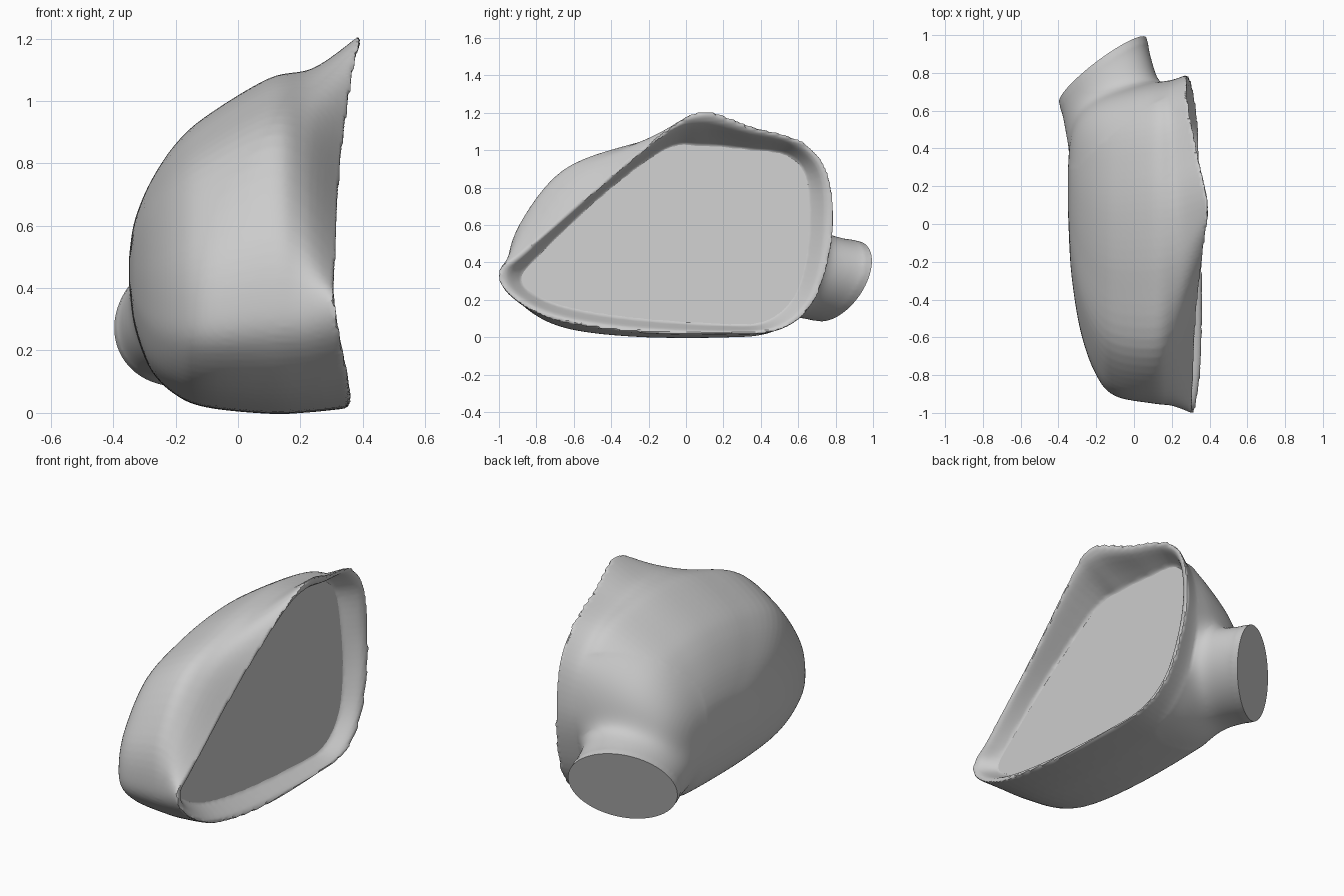
import bpy
import bmesh
import math
from mathutils import Vector

if "Cube" in bpy.data.objects:
    bpy.data.objects.remove(bpy.data.objects["Cube"])

grey = bpy.data.materials.new("plain grey")
grey.use_nodes = True
grey.diffuse_color = (0.6, 0.6, 0.6, 1)
grey.node_tree.nodes["Principled BSDF"].inputs["Base Color"].default_value = (0.6, 0.6, 0.6, 1)


def spline(points, closed, steps):
    """Smooth curve through every control point."""
    n = len(points)
    pick = (lambda i: points[i % n]) if closed else (lambda i: points[min(max(i, 0), n - 1)])
    out = []
    for i in range(n if closed else n - 1):
        a, b, c, d = (pick(i + k) for k in (-1, 0, 1, 2))
        for s in range(steps):
            t = s / steps
            out.append(0.5 * (2 * b + (c - a) * t + (2 * a - 5 * b + 4 * c - d) * t * t
                              + (3 * b - a - 3 * c + d) * t ** 3))
    return out if closed else out + [points[-1]]


def refine(rings, steps):
    """Insert smooth rings between the given ones."""
    return list(zip(*(spline(list(col), False, steps) for col in zip(*rings))))


def loft(bm, rings):
    """Skin closed rings into a capped solid."""
    grid = [[bm.verts.new(p) for p in ring] for ring in rings]
    n = len(grid[0])
    faces = [bm.faces.new(grid[0]), bm.faces.new(grid[-1])]
    for a, b in zip(grid, grid[1:]):
        for i in range(n):
            j = (i + 1) % n
            faces.append(bm.faces.new((a[i], a[j], b[j], b[i])))
    bmesh.ops.recalc_face_normals(bm, faces=faces)


def make_object(name, bm):
    mesh = bpy.data.meshes.new(name)
    bm.to_mesh(mesh)
    bm.free()
    mesh.materials.append(grey)
    obj = bpy.data.objects.new(name, mesh)
    bpy.context.collection.objects.link(obj)
    bpy.ops.object.select_all(action="DESELECT")
    obj.select_set(True)
    bpy.context.view_layer.objects.active = obj
    return obj


# Outlines start at the front tip and run along the bottom, back and top
RIM = [(.31, -1, .36), (.33, -.95, .23), (.355, -.72, .1), (.36, -.3, .03),
       (.35, .2, .015), (.34, .5, .04), (.32, .67, .17), (.3, .76, .4),
       (.28, .79, .65), (.28, .75, .9), (.29, .62, 1.05), (.34, .35, 1.13),
       (.39, .1, 1.21), (.37, -.1, 1.11), (.33, -.47, .8), (.31, -.87, .46)]
BODY = [(-.95, .36), (-.9, .2), (-.68, .06), (-.3, .005), (.2, 0), (.46, .03),
        (.63, .17), (.72, .4), (.75, .62), (.7, .85), (.55, 1), (.3, 1.06),
        (.03, 1.07), (-.3, 1.02), (-.66, .89), (-.89, .6)]
GLASS = [(-.88, .32), (-.83, .24), (-.65, .16), (-.3, .1), (.2, .065), (.42, .08),
         (.57, .2), (.64, .4), (.66, .65), (.64, .87), (.53, .98), (.33, 1.01),
         (.08, 1.03), (-.12, 1.01), (-.46, .76), (-.79, .44)]
# Dome levels: x, then the y and z range of the section there
LEVELS = [(.1, -.95, .75, 0, 1.07), (-.1, -.91, .7, .02, .95), (-.2, -.8, .66, .06, .86),
          (-.28, -.58, .6, .14, .74), (-.33, -.28, .5, .27, .62),
          (-.347, 0, .38, .39, .52), (-.35, .18, .2, .45, .46)]

rim = [Vector(p) for p in RIM]
glass = [Vector((.26 - .1 * z, y, z)) for y, z in GLASS]

# Rounded lip running from the glass outward to the rim
lip = [glass]
for across, depth in ((.75, .65), (.4, .15), (.15, 0)):
    ring = []
    for r, g in zip(rim, glass):
        p = r.lerp(g, across)
        p.x = r.x + (g.x - r.x) * depth
        ring.append(p)
    lip.append(ring)
lip.append(rim)

# Domed shell from the rim back to the closed side
dome = []
for x, y0, y1, z0, z1 in LEVELS:
    dome.append([Vector((x, y0 + (y + .95) / 1.7 * (y1 - y0), z0 + z / 1.07 * (z1 - z0)))
                 for y, z in BODY])
shoulder = []
for r, d in zip(rim, dome[0]):
    p = r.lerp(d, .75)
    p.x = r.lerp(d, .5).x
    shoulder.append(p)
shell = [rim, shoulder] + dome
lip, shell = ([spline(r, True, 6) for r in rings] for rings in (lip, shell))

bm = bmesh.new()
loft(bm, refine(lip, 3) + refine(shell, 6)[1:])

# Mounting stub, running past its end plane so it can be trimmed flat
U = Vector((.23, .155, 0))
V = Vector((.03, .09, .215))
END = Vector((-.165, .815, .3))
NORMAL = V.cross(U).normalized()
stub = []
for center, wide, tall in (((-.07, .42, .38), 1.05, 1.15), ((-.115, .6, .34), 1.04, 1.06),
                           (END, 1, 1), (END + Vector((-.03, .1, -.02)), 1, 1)):
    stub.append([Vector(center) + U * wide * math.cos(a) + V * tall * math.sin(a)
                 for a in (math.tau * i / 48 for i in range(48))])
loft(bm, refine(stub, 4))
housing = make_object("mirror_housing", bm)

# Fuse stub and shell into one skin
fuse = housing.modifiers.new("fuse", "REMESH")
fuse.mode = "VOXEL"
fuse.voxel_size = 0.012
bpy.ops.object.modifier_apply(modifier=fuse.name)

# Fillet the joint, then trim the stub end flat
bm = bmesh.new()
bm.from_mesh(housing.data)
joint = [v for v in bm.verts
         if v.co.x < .17 and v.co.y > .3 and -.45 < (v.co - END).dot(NORMAL) < -.04]
for _ in range(90):
    bmesh.ops.smooth_vert(bm, verts=joint, factor=.5, use_axis_x=True, use_axis_y=True,
                          use_axis_z=True)
cut = bmesh.ops.bisect_plane(bm, geom=bm.verts[:] + bm.edges[:] + bm.faces[:],
                             plane_co=END, plane_no=NORMAL, clear_outer=True)
edges = [e for e in cut["geom_cut"] if isinstance(e, bmesh.types.BMEdge)]
bmesh.ops.holes_fill(bm, edges=edges, sides=0)
bmesh.ops.recalc_face_normals(bm, faces=bm.faces)
bm.to_mesh(housing.data)
bm.free()
bpy.ops.object.shade_smooth_by_angle(angle=math.radians(40))

# Flat mirror glass, a thin plate lying in the recess
bm = bmesh.new()
edge = spline(glass, True, 6)
loft(bm, [[p + Vector((s, 0, 0)) for p in edge] for s in (-.004, .003)])
make_object("mirror_glass", bm)
bpy.ops.object.shade_smooth_by_angle(angle=math.radians(40))
